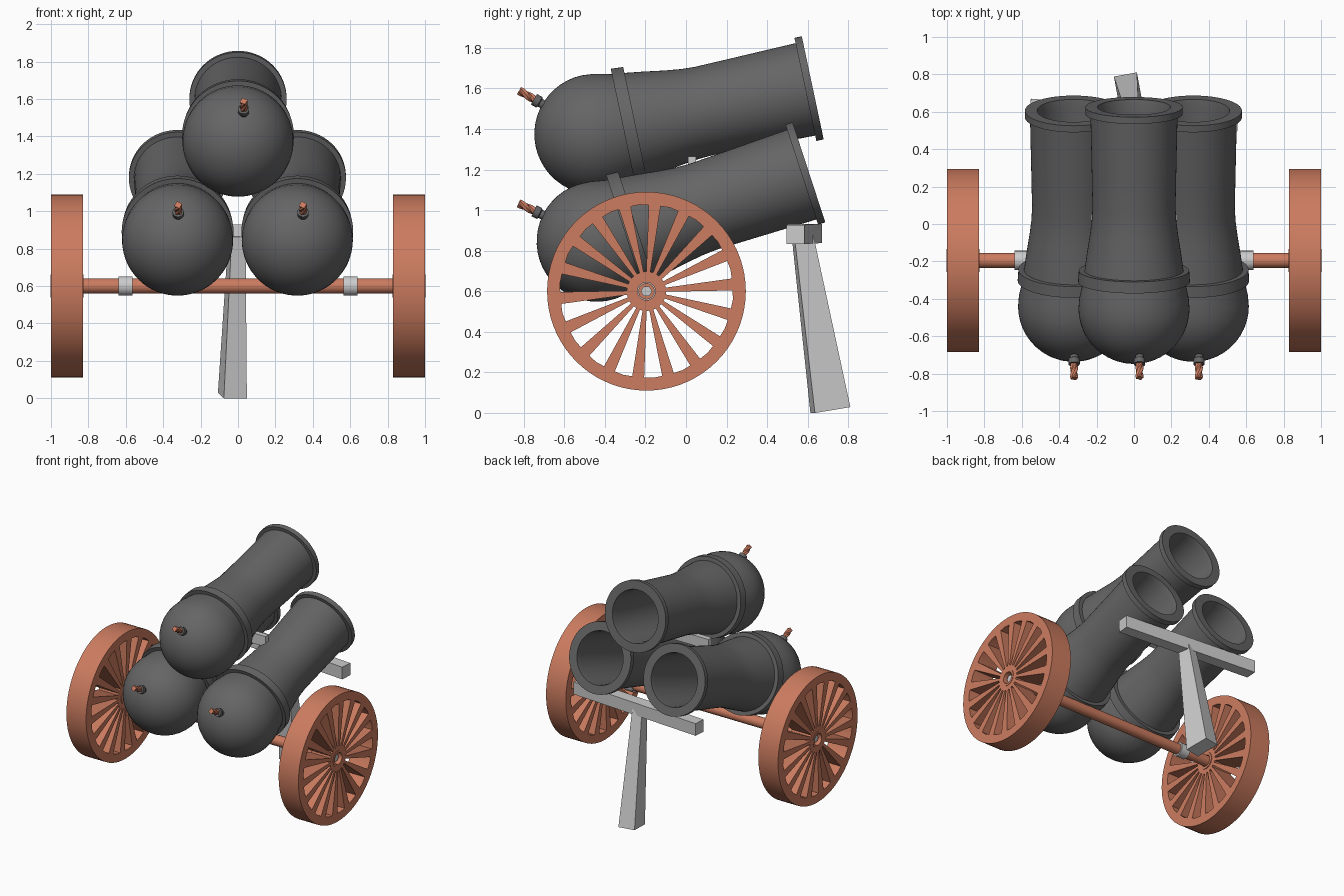
import bpy, bmesh
from math import sin, cos, pi, radians
from mathutils import Vector, Matrix

if "Cube" in bpy.data.objects:
    bpy.data.objects.remove(bpy.data.objects["Cube"])


def material(name, rgb):
    m = bpy.data.materials.new(name)
    m.diffuse_color = (*rgb, 1)
    m.use_nodes = True
    m.node_tree.nodes["Principled BSDF"].inputs["Base Color"].default_value = m.diffuse_color
    return m


IRON = material("dark_iron", (0.13, 0.13, 0.13))
COPPER = material("copper", (0.6, 0.2, 0.115))


def finish(bm, name, mat=None, smooth=True):
    bmesh.ops.remove_doubles(bm, verts=bm.verts, dist=1e-5)
    bmesh.ops.recalc_face_normals(bm, faces=bm.faces)
    me = bpy.data.meshes.new(name)
    bm.to_mesh(me)
    bm.free()
    ob = bpy.data.objects.new(name, me)
    bpy.context.collection.objects.link(ob)
    if mat:
        me.materials.append(mat)
    if smooth:
        bpy.ops.object.select_all(action='DESELECT')
        ob.select_set(True)
        bpy.context.view_layer.objects.active = ob
        bpy.ops.object.shade_smooth_by_angle(angle=radians(30))
    return ob


def lathe(name, profile, loc, axis, seg=48, mat=None, lobes=0, twist=0):
    """Turn (radius, distance) points about an axis; lobes and twist make rope."""
    mtx = Matrix.Translation(loc) @ Vector(axis).to_track_quat('Z', 'Y').to_matrix().to_4x4()
    bm = bmesh.new()
    rings = []
    for r, t in profile:
        ring = []
        for i in range(seg):
            a = 2 * pi * i / seg
            rr = r * (1 + 0.18 * cos(lobes * a)) if lobes else r
            b = a + twist * t
            ring.append(bm.verts.new(mtx @ Vector((rr * cos(b), rr * sin(b), t))))
        rings.append(ring)
    for p, q in zip(rings, rings[1:]):
        for i in range(seg):
            j = (i + 1) % seg
            bm.faces.new((p[i], p[j], q[j], q[i]))
    return finish(bm, name, mat)


def rod(name, r, p, q, seg=24, mat=None):
    p, q = Vector(p), Vector(q)
    d = (q - p).length
    return lathe(name, [(0, 0), (r, 0), (r, d), (0, d)], p, q - p, seg, mat)


def beam(name, p, q, size_p, size_q):
    """Straight timber with a rectangular section at each end."""
    p, q = Vector(p), Vector(q)
    rot = (q - p).to_track_quat('Z', 'Y')
    bm = bmesh.new()
    bmesh.ops.create_cube(bm, size=1)
    for v in bm.verts:
        end, (w, d) = (q, size_q) if v.co.z > 0 else (p, size_p)
        v.co = end + rot @ Vector((v.co.x * w, v.co.y * d, 0))
    return finish(bm, name, None, False)


# cannon barrels: rounded breech, band, waist, muzzle lip and bore
BARREL = [(0.297 * sin(a), -1.10 - 0.297 * cos(a)) for a in [i * pi / 24 for i in range(13)]]
BARREL += [(0.292, -1.04), (0.272, -0.955), (0.299, -0.955), (0.295, -0.893), (0.265, -0.893),
           (0.252, -0.80), (0.236, -0.70), (0.226, -0.62), (0.222, -0.55), (0.225, -0.40),
           (0.233, -0.037), (0.260, -0.037), (0.260, 0), (0.195, 0), (0.188, -0.04),
           (0.188, -0.75), (0, -0.75)]


def cannon(name, muzzle, tilt, fuse_dx, fuse_angle):
    axis = Vector((0, cos(radians(tilt)), sin(radians(tilt))))
    muzzle = Vector(muzzle)
    lathe(name + "_barrel", BARREL, muzzle, axis, 64, IRON)
    # fuse collar and twisted fuse rope
    f = radians(fuse_angle)
    d = Vector((0, -cos(f), sin(f)))
    c = muzzle - 1.10 * axis + Vector((fuse_dx, 0, 0))
    lathe(name + "_fuse_collar", [(0, 0.27), (0.022, 0.27), (0.022, 0.31), (0.030, 0.315),
                                  (0.030, 0.345), (0, 0.345)], c, d, 20, IRON)
    rope = [(0, 0.34)] + [(0.018, 0.34 + 0.009 * i) for i in range(11)] + [(0, 0.43)]
    lathe(name + "_fuse_rope", rope, c, d, 24, COPPER, lobes=4, twist=30)


cannon("upper_cannon", (0, 0.625, 1.603), 12, 0.03, 30)
cannon("left_cannon", (-0.323, 0.606, 1.187), 18.1, 0.003, 26)
cannon("right_cannon", (0.317, 0.606, 1.187), 18.1, 0.03, 26)

# axle and collars
AY, AZ = -0.195, 0.6
rod("axle", 0.04, (-0.96, AY, AZ), (0.96, AY, AZ), 32, COPPER)
for side, s in (("left", -1), ("right", 1)):
    rod(side + "_axle_collar", 0.052, (s * 0.565, AY, AZ), (s * 0.64, AY, AZ), 24)
    rod(side + "_axle_pin", 0.028, (s * 0.95, AY, AZ), (s * 0.985, AY, AZ), 6)


# spoked wheels: a flat outline with wedge-shaped windows, extruded
def polar(r, a):
    return r * cos(a), r * sin(a)


def wheel(name, s):
    cu = bpy.data.curves.new(name, 'CURVE')
    cu.dimensions = '2D'
    cu.fill_mode = 'BOTH'
    cu.extrude = 0.085

    def outline(pts):
        sp = cu.splines.new('POLY')
        sp.points.add(len(pts) - 1)
        for p, (x, y) in zip(sp.points, pts):
            p.co = (x, y, 0, 1)
        sp.use_cyclic_u = True

    for r in (0.49, 0.048):
        outline([polar(r, 2 * pi * i / 72) for i in range(72)])
    for k in range(18):
        a = radians(14.5 + 20 * k)
        outline([polar(0.097, a - 0.07), polar(0.425, a - 0.105), polar(0.428, a),
                 polar(0.425, a + 0.105), polar(0.097, a + 0.07)])
    tmp = bpy.data.objects.new("wheel_outline", cu)
    bpy.context.collection.objects.link(tmp)
    bpy.context.view_layer.update()
    me = bpy.data.meshes.new_from_object(tmp.evaluated_get(bpy.context.evaluated_depsgraph_get()))
    bpy.data.objects.remove(tmp)
    bm = bmesh.new()
    bm.from_mesh(me)
    # local x, y of the outline become world y, z
    bm.transform(Matrix(((0, 0, 1, s * 0.915), (1, 0, 0, AY), (0, 1, 0, AZ), (0, 0, 0, 1))))
    finish(bm, name, COPPER)
    # raised hub ring
    lathe(name + "_hub_ring", [(0.044, 0), (0.062, 0), (0.062, 0.178), (0.044, 0.178), (0.044, 0)],
          (s * 0.825, AY, AZ), (s, 0, 0), 32, COPPER)


wheel("left_wheel", -1)
wheel("right_wheel", 1)

# T-shaped prop under the muzzles
beam("prop_crossbar", (-0.555, 0.625, 0.885), (0.555, 0.54, 0.88), (0.09, 0.095), (0.09, 0.095))
beam("prop_leg", (-0.03, 0.712, 0.014), (-0.005, 0.575, 0.87), (0.125, 0.18), (0.075, 0.095))

# small spacer between the upper and lower barrels
beam("barrel_spacer", (-0.23, 0.03, 1.225), (0.23, 0.03, 1.225), (0.04, 0.08), (0.04, 0.08))
